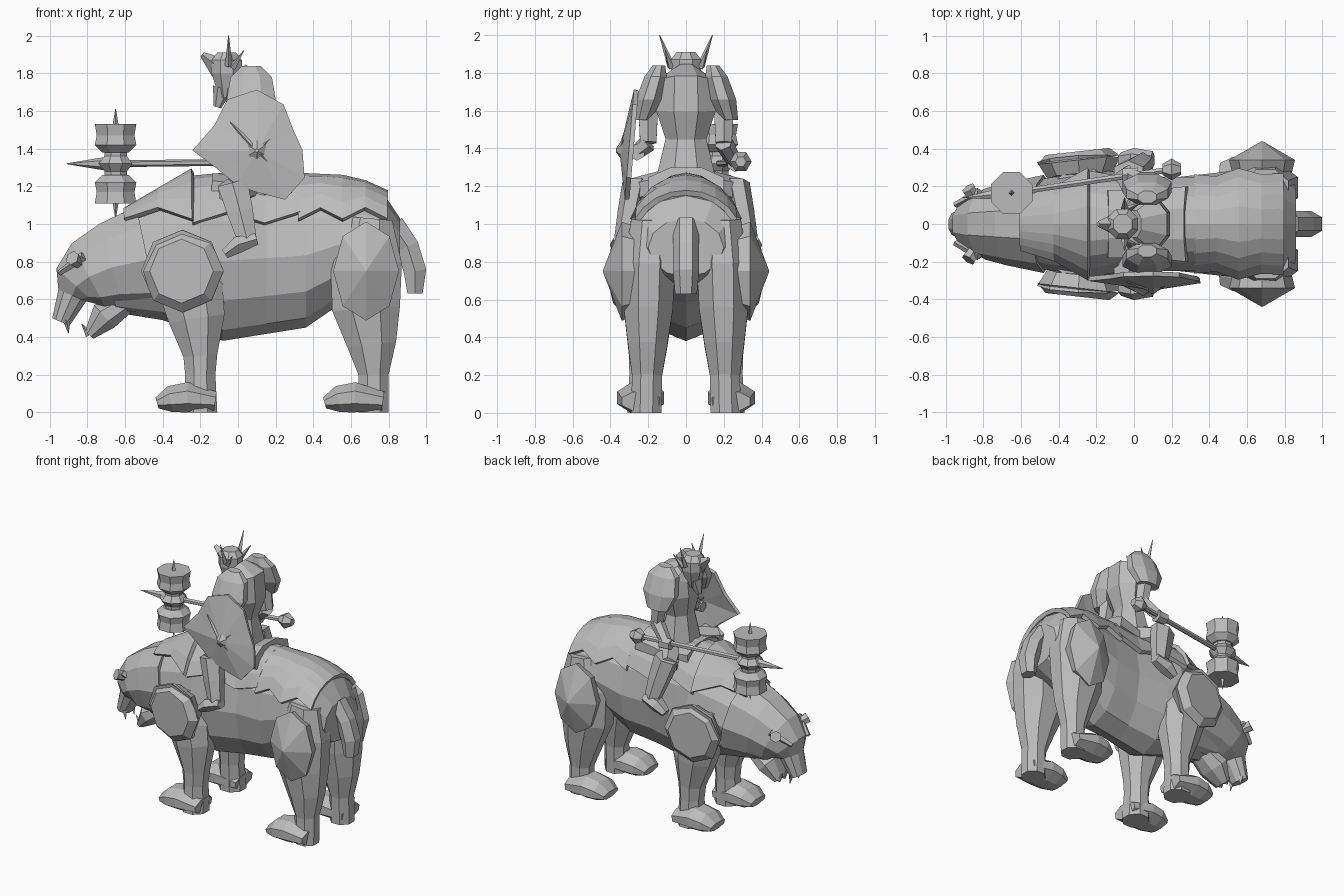
import bpy, bmesh, math
from mathutils import Vector

cube = bpy.data.objects.get("Cube")
if cube:
    bpy.data.objects.remove(cube)

grey = bpy.data.materials.new("plain grey")
grey.use_nodes = True
colour = (.5, .5, .5, 1)
grey.diffuse_color = colour
grey.node_tree.nodes["Principled BSDF"].inputs["Base Color"].default_value = colour


def finish(name, bm, thickness=None):
    bmesh.ops.recalc_face_normals(bm, faces=bm.faces)
    mesh = bpy.data.meshes.new(name)
    bm.to_mesh(mesh)
    bm.free()
    mesh.materials.append(grey)
    obj = bpy.data.objects.new(name, mesh)
    bpy.context.collection.objects.link(obj)
    if thickness:
        modifier = obj.modifiers.new("thickness", 'SOLIDIFY')
        modifier.thickness = thickness
        modifier.offset = 0


def skin(name, rings):
    """Join rings of points into a closed, capped solid."""
    bm = bmesh.new()
    loops = [[bm.verts.new(point) for point in ring] for ring in rings]
    for first, second in zip(loops, loops[1:]):
        for i in range(len(first)):
            bm.faces.new((first[i - 1], first[i], second[i], second[i - 1]))
    bm.faces.new(loops[0])
    bm.faces.new(loops[-1])
    finish(name, bm)


def limb(name, path, y=0, side=1, ratio=1, base=0, lean=0, sides=8):
    """Flat-sided tube through (x, z, radius); width is base + ratio * radius, leaning in with height."""
    rings = []
    flat = 1 / math.cos(math.pi / sides)
    for i, (x, z, radius) in enumerate(path):
        before, after = path[max(i - 1, 0)], path[min(i + 1, len(path) - 1)]
        along = Vector((after[0] - before[0], after[1] - before[1])).normalized()
        middle = y - lean * (z - path[0][1])
        width = base + ratio * radius
        ring = []
        for step in range(sides):
            angle = math.tau * (step + .5) / sides
            reach = flat * radius * math.cos(angle)
            ring.append((x - along.y * reach, side * (middle + flat * width * math.sin(angle)),
                         z + along.x * reach))
        rings.append(ring)
    skin(name, rings)


def rod(name, start, end, radius, tip=.002, sides=6, side=1, stretch=1):
    """Tapered prism between two points, optionally stretched upwards."""
    start, end = (Vector((x, y * side, z)) for x, y, z in (start, end))
    bm = bmesh.new()
    bmesh.ops.create_cone(bm, cap_ends=True, segments=sides, radius1=radius, radius2=tip,
                          depth=(end - start).length)
    turn = (end - start).to_track_quat('Z', 'Y')
    for vert in bm.verts:
        vert.co.y *= stretch
        vert.co = turn @ vert.co + (start + end) / 2
    finish(name, bm)


def value_at(x, curve):
    """Read a broken line of (x, value) points at x."""
    for (x1, v1), (x2, v2) in zip(curve, curve[1:]):
        if x <= x2:
            return v1 + (v2 - v1) * (x - x1) / (x2 - x1)
    return curve[-1][1]


# Bear trunk: back line, belly line and girth, shared with the armour draped over it
back = [(-.65, 1.03), (-.2, 1.23), (.6, 1.21), (.78, 1.15), (.86, 1.03)]
belly = [(-.65, .53), (-.4, .49), (-.08, .38), (.36, .45), (.55, .58), (.86, .72)]
girth = [(-.65, .21), (-.2, .29), (.15, .24), (.6, .29), (.78, .28), (.86, .2)]


def trunk(x):
    top, bottom = value_at(x, back), value_at(x, belly)
    return (top + bottom) / 2, (top - bottom) / 2, value_at(x, girth)


def trunk_ring(x, sides=12):
    middle, height, width = trunk(x)
    angles = [math.tau * i / sides for i in range(sides)]
    return [(x, width * math.sin(a), middle + height * math.cos(a)) for a in angles]


stations = {x for curve in (back, belly, girth) for x, value in curve}
skin("bear_body", [trunk_ring(x) for x in sorted(stations)])


def blanket(name, start, end, steps, hem, gap, end_gap, sides=8):
    """Sheet draped over the trunk with a jagged hem."""
    bm = bmesh.new()
    rows = []
    for i in range(steps + 1):
        x = start + (end - start) * i / steps
        lift = gap + (end_gap - gap) * i / steps
        middle, height, width = trunk(x)
        height, width = height + lift, width + lift / 2
        limit = math.acos((hem + .06 * (i % 2) - middle) / height)
        angles = [limit * (2 * j / sides - 1) for j in range(sides + 1)]
        rows.append([bm.verts.new((x, width * math.sin(a), middle + height * math.cos(a)))
                     for a in angles])
    for first, second in zip(rows, rows[1:]):
        for j in range(sides):
            bm.faces.new((first[j], first[j + 1], second[j + 1], second[j]))
    finish(name, bm, thickness=.03)


blanket("neck_armour", start=-.6, end=-.24, steps=2, hem=1.02, gap=.02, end_gap=.07)
blanket("saddle_blanket", start=-.24, end=.33, steps=3, hem=1, gap=.03, end_gap=.04)
blanket("rump_blanket", start=.32, end=.79, steps=4, hem=1.02, gap=.04, end_gap=.03)

# Bear head, jaw and tail
limb("bear_head", [(-.48, .81, .29), (-.67, .77, .24), (-.79, .72, .2), (-.86, .67, .14),
                   (-.88, .62, .08), (-.94, .48, .05)], ratio=.75, base=.03, sides=10)
limb("lower_jaw", [(-.6, .58, .06), (-.71, .51, .08), (-.79, .41, .03)], base=.03)
limb("tail", [(.82, 1, .06), (.9, .88, .06), (.94, .75, .06), (.94, .63, .04)],
     ratio=.5, base=.03, sides=6)

for side, word in ((1, "left_"), (-1, "right_")):
    # Bear legs and paws
    limb(word + "front_leg", [(-.2, 0, .09), (-.2, .2, .08), (-.2, .3, .09), (-.22, .5, .15),
                              (-.25, .65, .17), (-.28, .9, .13)],
         y=.22, side=side, ratio=.45, base=.05, lean=.03)
    limb(word + "rear_leg", [(.72, 0, .08), (.72, .2, .08), (.71, .36, .13), (.68, .55, .18),
                             (.68, .8, .19), (.7, 1.03, .12)],
         y=.21, side=side, ratio=.5, base=.04, lean=.02)
    for part, heel in (("front_paw", -.12), ("rear_paw", .77)):
        limb(word + part, [(heel, .06, .05), (heel - .15, .08, .08), (heel - .24, .07, .07),
                           (heel - .31, .05, .03)],
             y=.24, side=side, ratio=.8, base=.06)

    # Shoulder discs and hip cones
    rod(word + "shoulder_rim", (-.29, .25, .76), (-.295, .34, .75), .17, tip=.22, sides=8, side=side)
    rod(word + "shoulder_plate", (-.295, .34, .75), (-.3, .385, .75), .22, tip=.17, sides=8,
        side=side)
    rod(word + "hip_rim", (.68, .24, .75), (.68, .34, .75), .15, tip=.175, sides=8,
        side=side, stretch=1.5)
    rod(word + "hip_cone", (.68, .34, .75), (.68, .44, .75), .175, sides=8,
        side=side, stretch=1.5)

    # Ears, brows and fangs
    rod(word + "ear", (-.84, .13, .79), (-.88, .19, .82), .03, tip=.04, side=side)
    rod(word + "brow", (-.95, .1, .74), (-.82, .17, .83), .015, tip=.025, sides=4, side=side)
    rod(word + "upper_fang", (-.91, .05, .49), (-.9, .05, .42), .02, sides=4, side=side)
    rod(word + "lower_fang", (-.79, .03, .41), (-.83, .03, .47), .02, sides=4, side=side)

    # Rider legs
    rod(word + "thigh", (.06, .1, 1.2), (-.05, .29, 1.17), .09, tip=.07, side=side)
    limb(word + "shin", [(.05, .91, .05), (.01, 1.07, .07), (-.03, 1.22, .08)],
         y=.33, side=side, ratio=.5, base=.02, lean=.2, sides=6)
    limb(word + "boot", [(.1, .92, .03), (0, .89, .045), (-.07, .84, .025)],
         y=.34, side=side, base=.01, sides=6)

    # Pauldrons, arms and helmet wings
    limb(word + "pauldron", [(.07, 1.55, .08), (.07, 1.66, .13), (.07, 1.78, .11), (.07, 1.84, .05)],
         y=.23, side=side, ratio=.45, base=.01, lean=.3)
    hand = Vector((-.02, .26, 1.32)) if side > 0 else Vector((.08, .26, 1.38))
    grip = Vector((.04, 0, 0))
    elbow = (.1, .2, 1.43)
    rod(word + "upper_arm", (.07, .2, 1.62), elbow, .06, tip=.05, side=side)
    rod(word + "forearm", elbow, hand, .05, tip=.04, side=side)
    rod(word + "hand", hand + grip, hand - grip, .045, tip=.04, side=side)
    rod(word + "tall_wing", (-.05, .08, 1.84), (-.05, .14, 2), .02, sides=4, side=side)
    rod(word + "short_wing", (-.03, .08, 1.83), (.03, .11, 1.92), .02, sides=4, side=side)

# Rider trunk, head, helmet and saddle
limb("saddle", [(-.14, 1.2, .07), (.1, 1.18, .07), (.28, 1.21, .09)], base=.11)
limb("rider_torso", [(.05, 1.2, .14), (.05, 1.45, .09), (.06, 1.6, .13), (.06, 1.75, .12),
                     (0, 1.8, .06)], ratio=1.2)
limb("rider_head", [(-.06, 1.67, .04), (-.06, 1.8, .08), (-.06, 1.87, .08), (-.06, 1.91, .05)])
rod("helmet_peak", (-.1, 0, 1.83), (-.19, 0, 1.9), .06, tip=.015, sides=4)
rod("beard", (-.08, 0, 1.72), (-.11, 0, 1.62), .055, tip=.02)

# Shield: domed plate with a boss and crossed ridges
boss = Vector((.1, -.34, 1.39))
radii = [.24, .22, .28, .32, .31, .26, .34, .22, .21, .22, .3, .29]
bm = bmesh.new()
centre = bm.verts.new(boss)
rim = []
for i, radius in enumerate(radii):
    angle = math.tau * i / len(radii)
    rise = radius * math.sin(angle)
    rim.append(bm.verts.new(boss + Vector((radius * math.cos(angle), .05 + rise / 12, rise))))
for i in range(len(rim)):
    bm.faces.new((centre, rim[i - 1], rim[i]))
finish("shield", bm, thickness=.025)
rod("shield_boss", boss, boss - Vector((0, .03, 0)), .055, tip=.01)
for word, across, up in (("upper", -.14, .15), ("lower", .14, -.16), ("front", -.09, -.09),
                         ("rear", .1, .09)):
    rod(word + "_shield_ridge", boss, boss + Vector((across, .03, up)), .022, sides=4)

# War hammer
core = Vector((-.65, .165, 1.32))
pommel = Vector((.2, .29, 1.33))
rod("hammer_shaft", core, pommel, .018, tip=.018)
rod("hammer_side_spike", core, (-.91, .14, 1.32), .045)
limb("hammer_pommel", [(pommel.x + step, pommel.z, .05 - abs(step) / 2)
                       for step in (-.05, 0, .05)], y=pommel.y, sides=6)
limb("hammer_hub", [(core.x, core.z + step, radius) for step, radius in
                    ((-.08, .06), (-.04, .06), (0, .09), (.04, .06), (.08, .06))], y=core.y)
for way, word in ((1, "upper"), (-1, "lower")):
    limb("hammer_" + word + "_drum", [(core.x, core.z + way * step, radius) for step, radius in
                                      ((.06, .07), (.1, .11), (.15, .1), (.21, .11))], y=core.y)
    rod("hammer_" + word + "_spike", core, core + Vector((0, 0, way * .29)), .05, sides=4)
